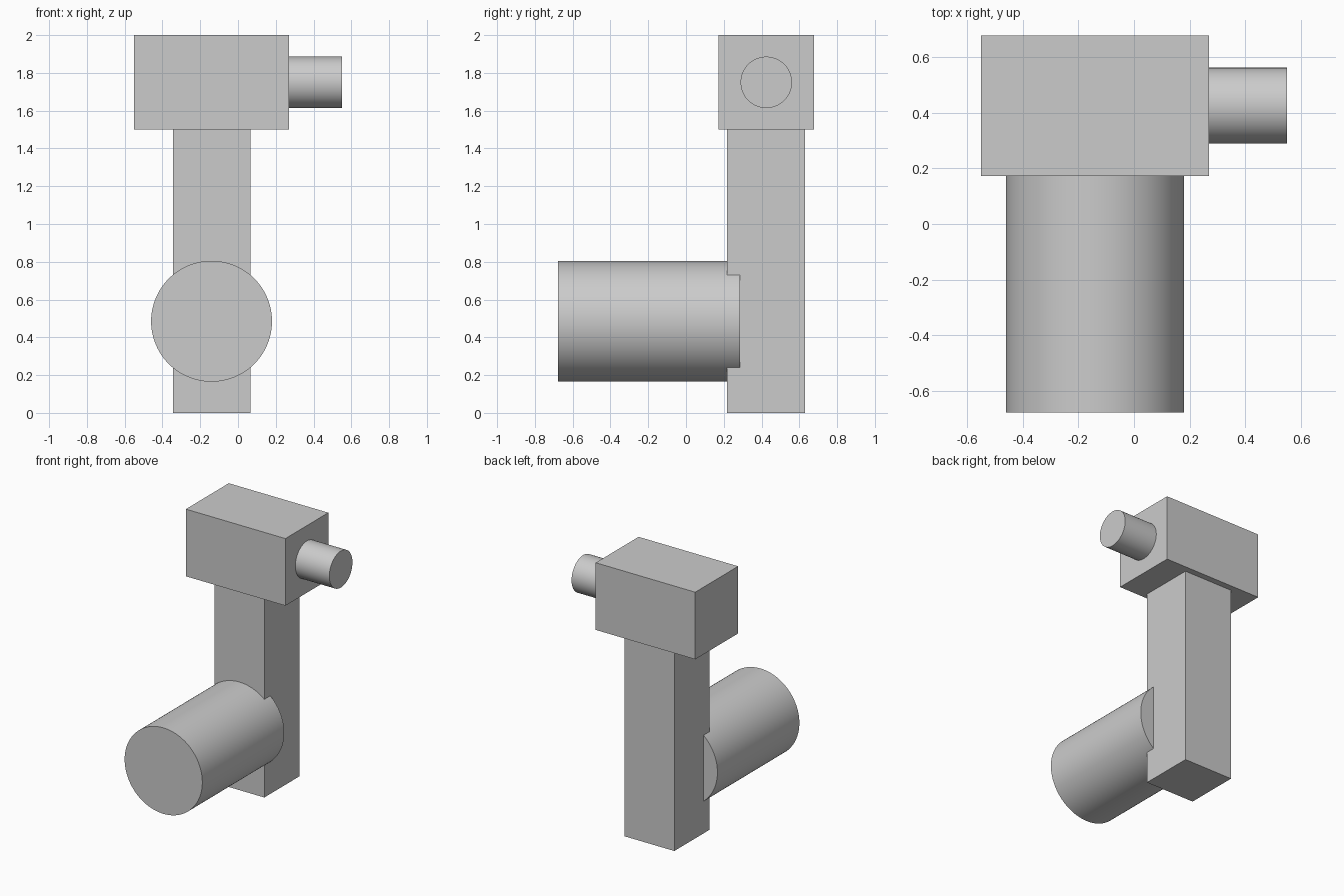
import bpy
from math import pi, radians
from mathutils import Vector

cube = bpy.data.objects.get("Cube")
if cube:
    bpy.data.objects.remove(cube, do_unlink=True)

grey = bpy.data.materials.new("plain_grey")
grey.use_nodes = True
colour = (0.6, 0.6, 0.6, 1)
grey.diffuse_color = colour
grey.node_tree.nodes["Principled BSDF"].inputs["Base Color"].default_value = colour


def finish(name):
    obj = bpy.context.object
    obj.name = name
    obj.data.materials.append(grey)
    return obj


def box(name, low, high):
    low, high = Vector(low), Vector(high)
    bpy.ops.mesh.primitive_cube_add(size=1, location=(low + high) / 2)
    obj = finish(name)
    obj.scale = high - low
    bpy.ops.object.transform_apply(location=False, rotation=False, scale=True)


def rod(name, start, end, radius):
    start, end = Vector(start), Vector(end)
    axis = end - start
    bpy.ops.mesh.primitive_cylinder_add(
        vertices=96, radius=radius, depth=axis.length, location=(start + end) / 2,
        rotation=axis.to_track_quat('Z', 'Y').to_euler())
    finish(name)
    bpy.ops.object.shade_smooth_by_angle(angle=radians(30))


# Upright post and the block on top of it
box("post", (-0.345, 0.217, 0), (0.065, 0.63, 1.5))
box("head_block", (-0.55, 0.172, 1.5), (0.27, 0.677, 2))

# Large drum set into the front of the post
rod("drum", (-0.14, -0.677, 0.485), (-0.14, 0.287, 0.485), 0.32)

# Small shaft on the side of the head block
rod("side_shaft", (0.25, 0.425, 1.75), (0.55, 0.425, 1.75), 0.136)
